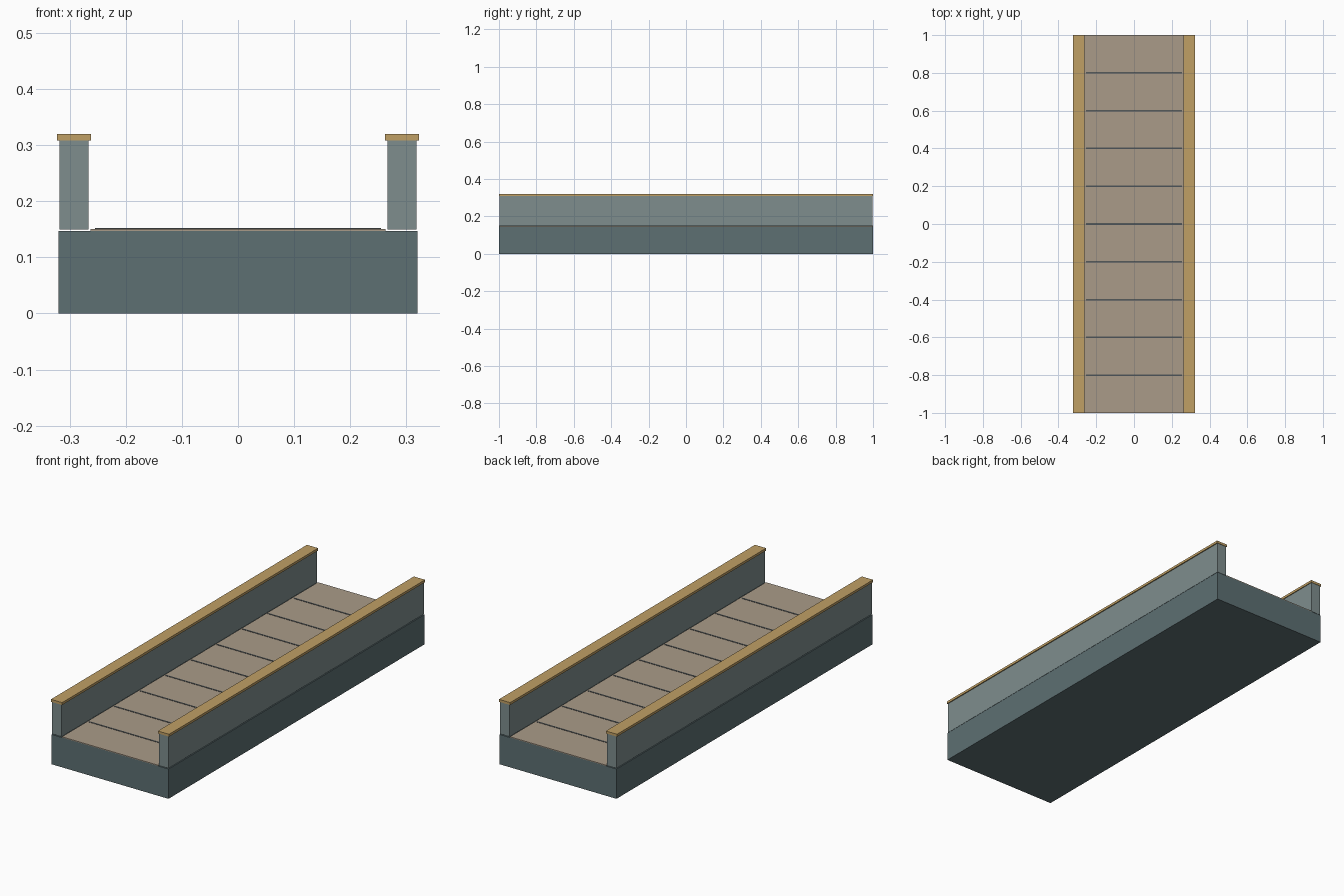
import bpy

if "Cube" in bpy.data.objects:
    bpy.data.objects.remove(bpy.data.objects["Cube"])


def material(name, rgb):
    m = bpy.data.materials.new(name)
    m.diffuse_color = (*rgb, 1)
    m.use_nodes = True
    m.node_tree.nodes["Principled BSDF"].inputs["Base Color"].default_value = m.diffuse_color
    return m


def box(name, x, y, z, mat):
    """Box from (min, max) ranges on each axis."""
    bpy.ops.mesh.primitive_cube_add(size=1, location=[sum(r) / 2 for r in (x, y, z)])
    o = bpy.context.object
    o.name = name
    o.scale = [r[1] - r[0] for r in (x, y, z)]
    bpy.ops.object.transform_apply(location=False, rotation=False, scale=True)
    o.data.materials.append(mat)
    return o


dark = material("dark_slate", (0.11, 0.16, 0.17))
slate = material("light_slate", (0.21, 0.27, 0.27))
tan = material("tan", (0.53, 0.35, 0.13))
stone = material("stone", (0.40, 0.33, 0.25))
seam = material("seam", (0.09, 0.10, 0.10))

L = (-1, 1)

# Base slab and walking deck
box("base", (-0.32, 0.32), L, (0, 0.147), dark)
box("deck", (-0.263, 0.263), L, (0.147, 0.151), stone)

# Thin seam strips across the deck
for i in range(9):
    y = -0.8 + 0.2 * i
    box(f"deck_seam_{i + 1}", (-0.255, 0.255), (y - 0.004, y + 0.004), (0.149, 0.1525), seam)

# Side walls with overhanging caps
for s, side in ((-1, "left"), (1, "right")):
    box(f"{side}_wall", sorted((s * 0.266, s * 0.318)), (-0.998, 0.998), (0.15, 0.308), slate)
    box(f"{side}_wall_cap", sorted((s * 0.262, s * 0.323)), L, (0.308, 0.32), tan)
